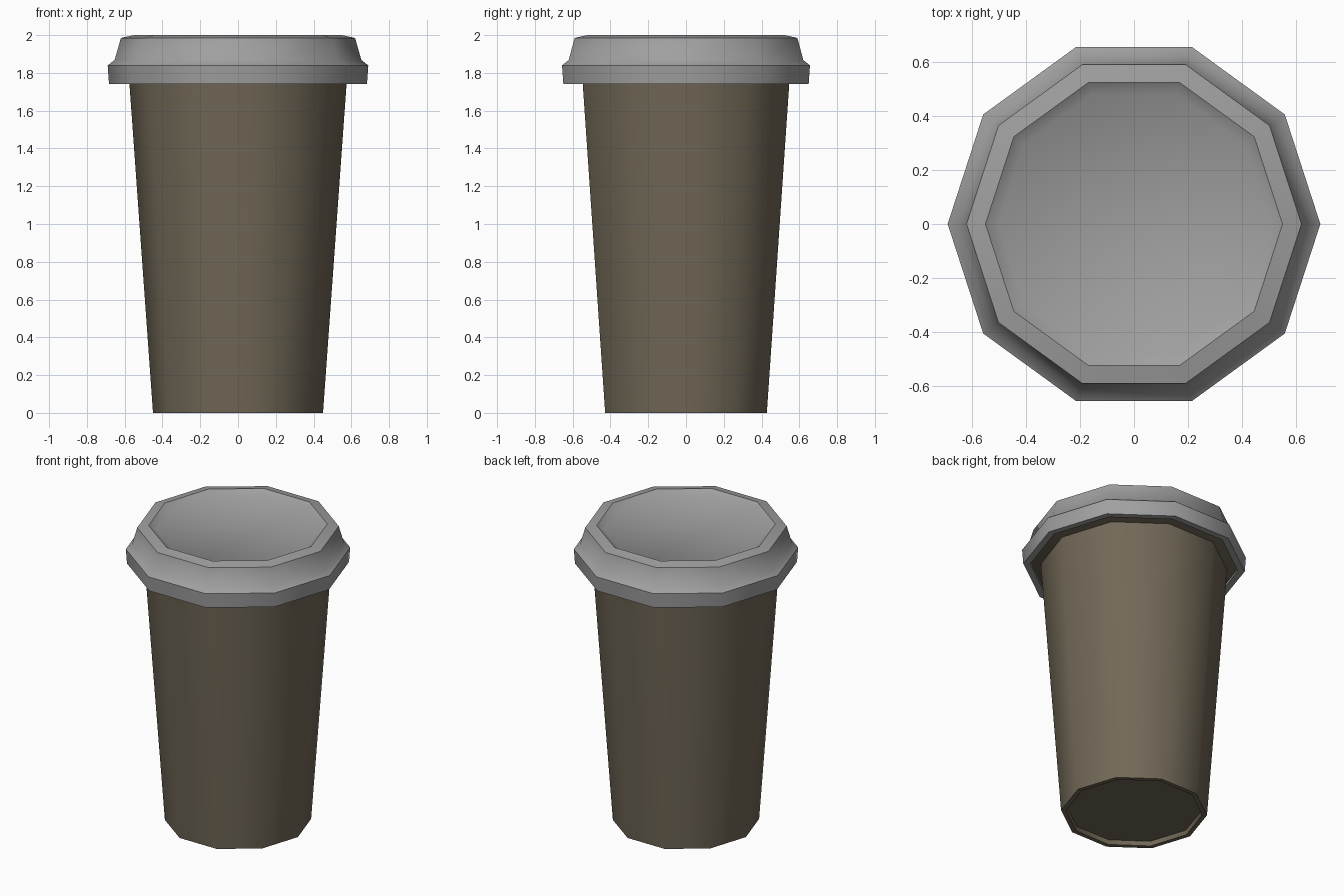
import bpy, math

if "Cube" in bpy.data.objects:
    bpy.data.objects.remove(bpy.data.objects["Cube"])

SIDES = 10


def material(name, rgb):
    m = bpy.data.materials.new(name)
    m.diffuse_color = (*rgb, 1)
    m.use_nodes = True
    m.node_tree.nodes["Principled BSDF"].inputs["Base Color"].default_value = m.diffuse_color
    return m


def lathe(name, profile, mat):
    """Revolve (radius, z) points into a ten-sided solid, capped at both ends."""
    verts = [(r * math.cos(2 * math.pi * i / SIDES), r * math.sin(2 * math.pi * i / SIDES), z)
             for r, z in profile for i in range(SIDES)]
    faces = [tuple(reversed(range(SIDES)))]
    for k in range(len(profile) - 1):
        a, b = k * SIDES, (k + 1) * SIDES
        for i in range(SIDES):
            j = (i + 1) % SIDES
            faces.append((a + i, a + j, b + j, b + i))
    faces.append(tuple(range(len(verts) - SIDES, len(verts))))
    mesh = bpy.data.meshes.new(name)
    mesh.from_pydata(verts, [], faces)
    mesh.materials.append(mat)
    obj = bpy.data.objects.new(name, mesh)
    bpy.context.collection.objects.link(obj)
    bpy.ops.object.select_all(action='DESELECT')
    obj.select_set(True)
    bpy.context.view_layer.objects.active = obj
    bpy.ops.object.shade_smooth_by_angle(angle=math.radians(40))
    return obj


grey = material("lid grey", (0.35, 0.35, 0.35))
brown = material("cup brown", (0.165, 0.138, 0.095))

# Tapered cup: recessed base, foot ring, wall, rim tucked under the lid
lathe("cup", [(0.415, 0.03), (0.42, 0.0), (0.45, 0.0), (0.575, 1.745), (0.645, 1.76)], brown)

# Lid: skirt, shoulder, sloped wall, top rim and sunken top
lathe("lid", [(0.64, 1.765), (0.64, 1.742), (0.683, 1.742), (0.69, 1.84), (0.653, 1.868),
              (0.62, 1.985), (0.55, 2.0), (0.505, 1.97)], grey)
